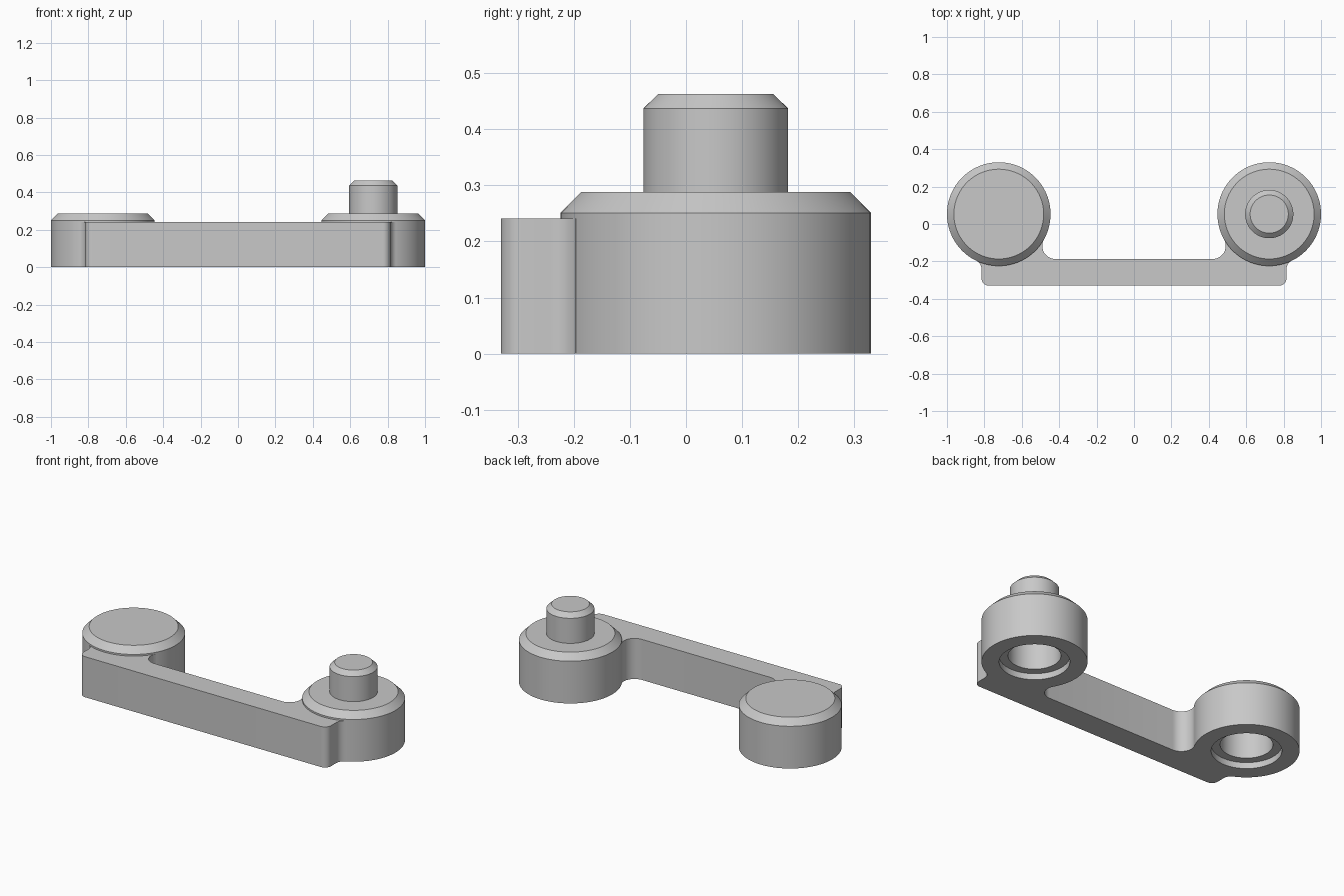
import bpy, bmesh
from math import sin, cos, pi, atan2, sqrt, radians

if "Cube" in bpy.data.objects:
    bpy.data.objects.remove(bpy.data.objects["Cube"])

grey = bpy.data.materials.new("light grey")
grey.use_nodes = True
colour = (0.58, 0.58, 0.58, 1)
grey.diffuse_color = colour
grey.node_tree.nodes["Principled BSDF"].inputs["Base Color"].default_value = colour

# Main dimensions
BOSS_X, BOSS_Y, BOSS_R = 0.723, 0.053, 0.277
BAR_END, BAR_FRONT, BAR_BACK, BAR_TOP = 0.815, -0.33, -0.187, 0.241
SEGMENTS = 96


def finish(bm, name):
    bmesh.ops.recalc_face_normals(bm, faces=bm.faces)
    mesh = bpy.data.meshes.new(name)
    bm.to_mesh(mesh)
    bm.free()
    obj = bpy.data.objects.new(name, mesh)
    bpy.context.collection.objects.link(obj)
    mesh.materials.append(grey)
    bpy.ops.object.select_all(action='DESELECT')
    obj.select_set(True)
    bpy.context.view_layer.objects.active = obj
    bpy.ops.object.shade_smooth_by_angle(angle=radians(30))
    return obj


def lathe(name, profile, x, y):
    """Revolve a (radius, z) profile that starts and ends in a flat cap."""
    bm = bmesh.new()
    rings = [[bm.verts.new((x + r * cos(2 * pi * i / SEGMENTS),
                            y + r * sin(2 * pi * i / SEGMENTS), z))
              for i in range(SEGMENTS)] for r, z in profile]
    for low, high in zip(rings, rings[1:]):
        for i in range(SEGMENTS):
            j = (i + 1) % SEGMENTS
            bm.faces.new((low[i], low[j], high[j], high[i]))
    bm.faces.new(rings[0])
    bm.faces.new(rings[-1])
    return finish(bm, name)


def arc(cx, cy, r, start, end, steps=12):
    return [(cx + r * cos(start + (end - start) * i / steps),
             cy + r * sin(start + (end - start) * i / steps))
            for i in range(steps + 1)]


# Bosses: socket ceiling, socket wall, counterbore, outer wall, chamfered top
boss_profile = [(0.138, 0.22), (0.138, 0.036), (0.185, 0.036), (0.185, 0),
                (BOSS_R, 0), (BOSS_R, 0.251), (0.24, 0.288)]
for side, x in (("left", BOSS_X), ("right", -BOSS_X)):
    lathe(side + "_boss", boss_profile, x, BOSS_Y)

# Pin on the left boss
lathe("pin", [(0.129, 0.28), (0.129, 0.437), (0.102, 0.463)], BOSS_X, BOSS_Y)

# Bar outline: rounded front corner, fillets tangent to the boss on both sides
corner, outer, inner = 0.04, 0.05, 0.07
outer_x = BAR_END + outer
outer_y = BOSS_Y - sqrt((BOSS_R + outer) ** 2 - (outer_x - BOSS_X) ** 2)
inner_y = BAR_BACK + inner
inner_x = BOSS_X - sqrt((BOSS_R + inner) ** 2 - (inner_y - BOSS_Y) ** 2)
outer_dir = atan2(outer_y - BOSS_Y, outer_x - BOSS_X)
inner_dir = atan2(inner_y - BOSS_Y, inner_x - BOSS_X)
half = (arc(BAR_END - corner, BAR_FRONT + corner, corner, -pi / 2, 0)
        + arc(outer_x, outer_y, outer, pi, outer_dir + pi)
        + arc(BOSS_X, BOSS_Y, BOSS_R - 0.006, outer_dir, inner_dir, 24)
        + arc(inner_x, inner_y, inner, inner_dir + pi, -pi / 2))
outline = half + [(-x, y) for x, y in reversed(half)]

# Connecting bar
bm = bmesh.new()
base = bm.faces.new([bm.verts.new((x, y, 0)) for x, y in outline])
top = bmesh.ops.extrude_face_region(bm, geom=[base], use_keep_orig=True)
bmesh.ops.translate(bm, vec=(0, 0, BAR_TOP),
                    verts=[v for v in top["geom"] if isinstance(v, bmesh.types.BMVert)])
finish(bm, "connecting_bar")
